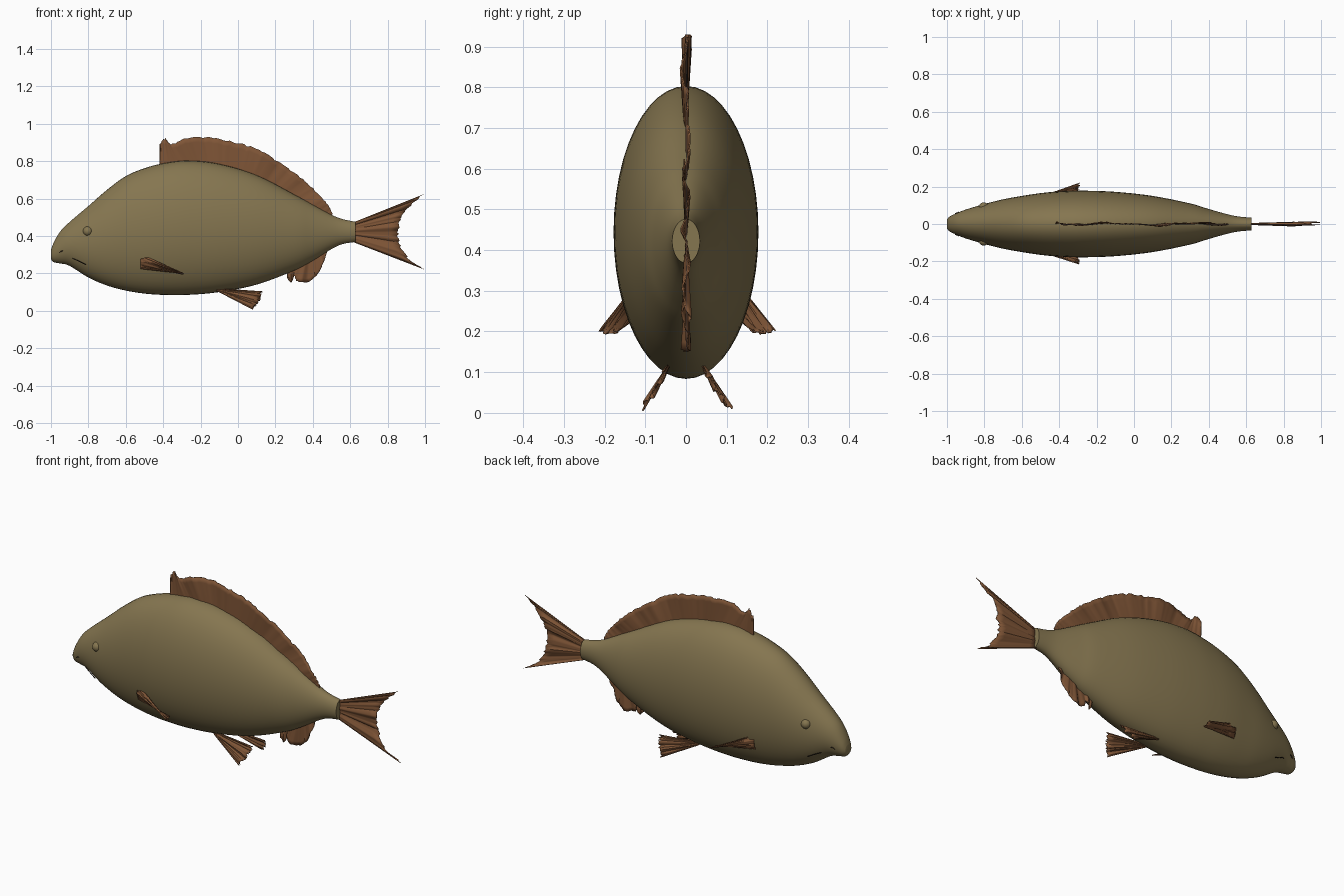
import bpy, bmesh, math, random
from mathutils import Vector

random.seed(4)
if "Cube" in bpy.data.objects:
    bpy.data.objects.remove(bpy.data.objects["Cube"], do_unlink=True)


def material(name, colour):
    mat = bpy.data.materials.new(name)
    mat.use_nodes = True
    mat.diffuse_color = (*colour, 1)
    mat.node_tree.nodes["Principled BSDF"].inputs["Base Color"].default_value = (*colour, 1)
    return mat


OLIVE = material("olive skin", (0.235, 0.18, 0.08))
BROWN = material("brown fin", (0.21, 0.09, 0.037))
DARK = material("dark crease", (0.03, 0.02, 0.012))


def add_object(name, bm, mat):
    bmesh.ops.recalc_face_normals(bm, faces=bm.faces)
    mesh = bpy.data.meshes.new(name)
    bm.to_mesh(mesh)
    bm.free()
    mesh.materials.append(mat)
    obj = bpy.data.objects.new(name, mesh)
    bpy.context.collection.objects.link(obj)
    bpy.ops.object.select_all(action='DESELECT')
    bpy.context.view_layer.objects.active = obj
    obj.select_set(True)
    bpy.ops.object.shade_smooth_by_angle(angle=math.radians(50))
    return obj


def spline(points, t):
    """Point on a smooth path through the points, t from 0 to 1."""
    pts = [Vector(p) for p in points]
    last = len(pts) - 1
    i = min(int(t * last), last - 1)
    f = t * last - i
    a, b, c, d = (pts[max(0, min(last, i + k))] for k in (-1, 0, 1, 2))
    return b + (c - a) * (f / 2) + (a * 2 - b * 5 + c * 4 - d) * (f * f / 2) \
        + (b * 3 - a - c * 3 + d) * (f ** 3 / 2)


def skin(bm, rows, closed=False):
    for r, s in zip(rows, rows[1:]):
        n = len(r)
        for j in range(n if closed else n - 1):
            k = (j + 1) % n
            bm.faces.new((r[j], r[k], s[k], s[j]))


# Body: elliptical sections given as x, back height, belly height, half width
SECTIONS = [
    (-1, .325, .275, .026), (-.985, .365, .26, .04), (-.95, .425, .253, .057),
    (-.9, .475, .24, .077), (-.8, .56, .178, .107), (-.7, .647, .135, .132),
    (-.6, .72, .108, .15), (-.5, .762, .092, .165), (-.4, .788, .085, .174),
    (-.27, .803, .085, .178), (-.1, .785, .1, .172), (.1, .725, .14, .15),
    (.3, .622, .215, .11), (.4, .567, .268, .08), (.5, .513, .33, .052),
    (.56, .49, .357, .04), (.628, .476, .368, .034)]


def build_body():
    bm = bmesh.new()
    rings, steps, sides = [], 80, 48
    for i in range(steps + 1):
        x, top, low, width = spline(SECTIONS, i / steps)
        ring = []
        for j in range(sides):
            a = math.tau * j / sides
            ring.append(bm.verts.new((x, width * math.cos(a),
                                      (top + low) / 2 + (top - low) / 2 * math.sin(a))))
        rings.append(ring)
    skin(bm, rings, closed=True)
    bm.faces.new(rings[0])
    bm.faces.new(rings[-1])
    add_object("body", bm, OLIVE)


def build_fin(name, root, edge, sway, rays=60, ragged=0.06, wave=0.007):
    """Thin rippled sheet from a root path to a ragged edge path."""
    sway = Vector(sway).normalized()
    bm = bmesh.new()
    rows = []
    phase = random.random() * 6
    for i in range(rays + 1):
        t = i / rays
        inner, outer = spline(root, t), spline(edge, t)
        outer = outer.lerp(inner, random.random() * ragged * (0 < i < rays))
        ripple = math.sin(t * 17 + phase) + 0.6 * math.sin(t * 41) + random.uniform(-.4, .4)
        row = []
        for j in range(7):
            v = j / 6
            row.append(bm.verts.new(inner.lerp(outer, v) + sway * ripple * wave * (.25 + .75 * v)))
        rows.append(row)
    skin(bm, rows)
    obj = add_object(name, bm, BROWN)
    solid = obj.modifiers.new("thickness", 'SOLIDIFY')
    solid.thickness = 0.004
    solid.offset = 0


def flat(*points):
    return [(x, 0, z) for x, z in points]


build_body()
SIDE = (0, 1, 0)

# Fins on the middle line
build_fin("dorsal_fin",
          flat((-.42, .75), (-.27, .77), (-.1, .75), (.1, .69), (.3, .59), (.5, .5)),
          flat((-.42, .89), (-.39, .925), (-.36, .895), (-.27, .927), (-.15, .93), (-.03, .91),
               (.1, .868), (.22, .8), (.33, .72), (.42, .64), (.48, .57), (.505, .52)),
          SIDE, rays=90)
build_fin("anal_fin",
          flat((.26, .22), (.34, .26), (.42, .31), (.49, .36)),
          flat((.265, .17), (.285, .15), (.3, .185), (.315, .155), (.37, .15), (.42, .185),
               (.455, .25), (.475, .31), (.49, .35)),
          SIDE, rays=45)
build_fin("tail_fin",
          flat((.61, .47), (.61, .42), (.61, .37)),
          flat((.995, .624), (.92, .555), (.875, .49), (.862, .42), (.875, .345),
               (.92, .275), (.995, .222)),
          SIDE, rays=50, ragged=0.05)

# Paired fins, eyes and face creases, repeated on both sides
for label, s in (("left", 1), ("right", -1)):
    def sided(*points):
        return [(x, y * s, z) for x, y, z in points]

    build_fin(label + "_pectoral_fin",
              sided((-.52, .135, .305), (-.52, .145, .265), (-.52, .132, .225)),
              sided((-.29, .213, .2), (-.29, .195, .194), (-.3, .168, .2)),
              (0, s, .25), rays=24, wave=0.006)
    build_fin(label + "_pelvic_fin",
              sided((-.13, .04, .12), (-.12, .045, .113), (-.11, .05, .105)),
              sided((.13, .05, .1), (.115, .08, .05), (.08, .11, .008)),
              (0, s, .7), rays=30, wave=0.005)

    # Eye
    bm = bmesh.new()
    bmesh.ops.create_uvsphere(bm, u_segments=24, v_segments=16, radius=0.026)
    eye = add_object(label + "_eye", bm, OLIVE)
    eye.location = (-.803, .09 * s, .425)

    # Mouth corner and nostril creases
    for part, path in (("mouth_crease", sided((-.885, .073, .28), (-.85, .085, .265), (-.815, .093, .247))),
                       ("nostril_crease", sided((-.955, .056, .31), (-.945, .06, .318), (-.935, .064, .32)))):
        curve = bpy.data.curves.new(label + "_" + part, 'CURVE')
        curve.dimensions = '3D'
        curve.bevel_depth = 0.0022
        line = curve.splines.new('POLY')
        line.points.add(8)
        for k, point in enumerate(line.points):
            point.co = (*spline(path, k / 8), 1)
        curve.materials.append(DARK)
        bpy.context.collection.objects.link(bpy.data.objects.new(label + "_" + part, curve))
